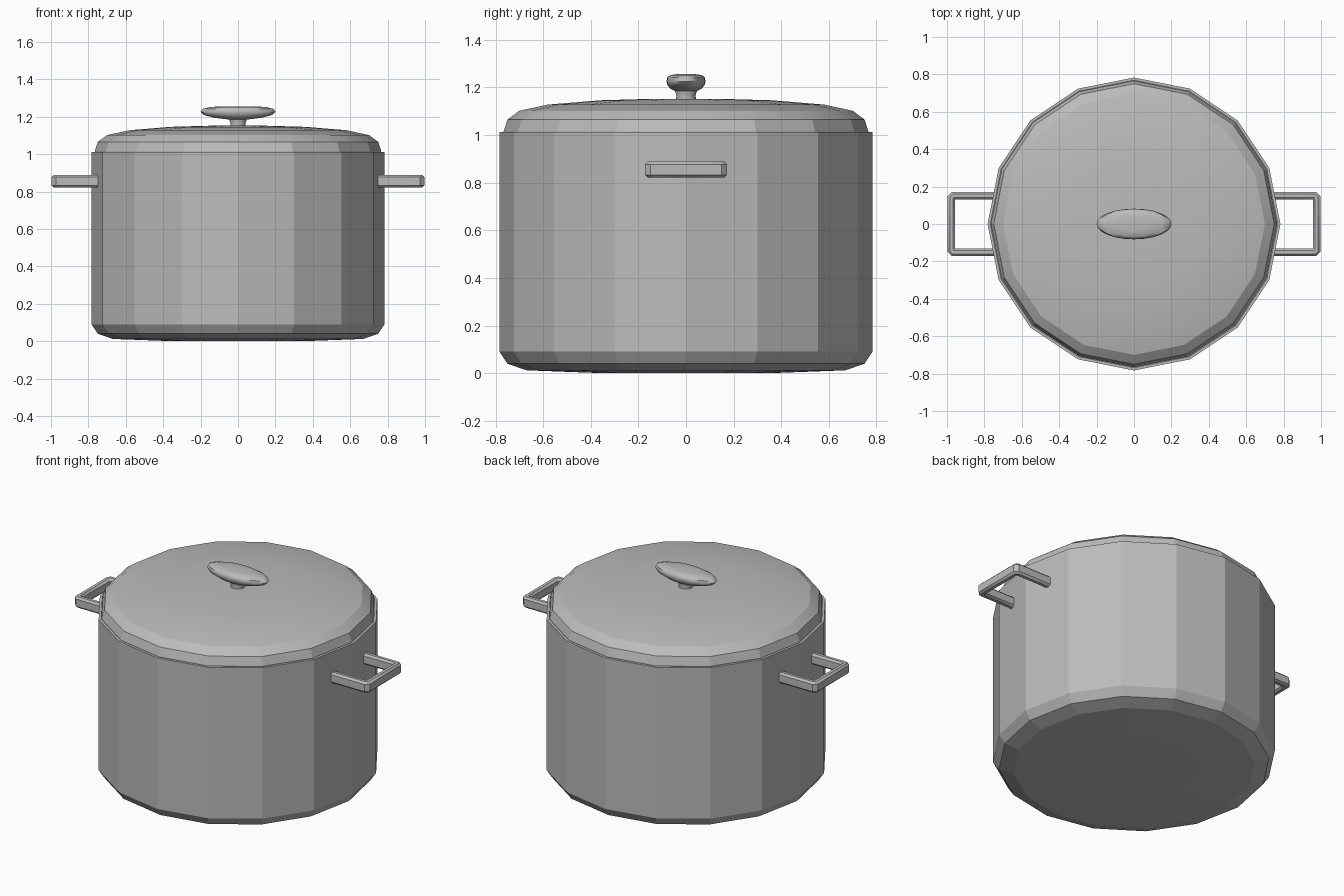
import bpy, bmesh, math

if "Cube" in bpy.data.objects:
    bpy.data.objects.remove(bpy.data.objects["Cube"], do_unlink=True)

steel = bpy.data.materials.new("brushed steel grey")
steel.use_nodes = True
colour = (0.5, 0.5, 0.5, 1)
steel.diffuse_color = colour
steel.node_tree.nodes["Principled BSDF"].inputs["Base Color"].default_value = colour


def finish(name, bm, smooth=None):
    bmesh.ops.recalc_face_normals(bm, faces=bm.faces)
    mesh = bpy.data.meshes.new(name)
    bm.to_mesh(mesh)
    bm.free()
    mesh.materials.append(steel)
    obj = bpy.data.objects.new(name, mesh)
    bpy.context.collection.objects.link(obj)
    if smooth:
        bpy.ops.object.select_all(action='DESELECT')
        obj.select_set(True)
        bpy.context.view_layer.objects.active = obj
        bpy.ops.object.shade_smooth_by_angle(angle=math.radians(smooth))
    return obj


def bridge(bm, rings):
    for a, b in zip(rings, rings[1:]):
        n = len(a)
        for i in range(n):
            j = (i + 1) % n
            bm.faces.new((a[i], a[j], b[j], b[i]))


def loft(name, profile, sides, smooth=None):
    """Stack elliptical rings given as (x radius, y radius, height), capped at both ends."""
    bm = bmesh.new()
    rings = []
    for rx, ry, z in profile:
        turns = [math.tau * i / sides for i in range(sides)]
        rings.append([bm.verts.new((rx * math.cos(t), ry * math.sin(t), z)) for t in turns])
    bridge(bm, rings)
    bm.faces.new(rings[0])
    bm.faces.new(rings[-1])
    return finish(name, bm, smooth)


def lathe(name, profile, sides=16, smooth=None):
    return loft(name, [(r, r, z) for r, z in profile], sides, smooth)


# Hollow pot body with a chamfered foot and a thin rim
lathe("pot_body", [(0.35, 0), (0.67, 0.012), (0.75, 0.04), (0.783, 0.09), (0.783, 1.012),
                   (0.768, 1.012), (0.768, 0.1), (0.66, 0.04)])

# Domed lid
lathe("lid", [(0.762, 0.99), (0.766, 1.015), (0.75, 1.065), (0.70, 1.102), (0.58, 1.128),
              (0.36, 1.146), (0.15, 1.152)], smooth=15)

# Lid knob: flared stem and oval grip
loft("knob_stem", [(0.042, 0.045, 1.14), (0.04, 0.04, 1.165), (0.052, 0.05, 1.2)], 16, 30)
loft("knob_grip", [(0.05, 0.045, 1.185), (0.13, 0.066, 1.195), (0.185, 0.078, 1.21),
                   (0.2, 0.082, 1.226), (0.19, 0.079, 1.242), (0.15, 0.066, 1.252),
                   (0.08, 0.035, 1.256)], 24, 45)


# Side handles: a rounded bar mitred around a square bend
def handle(name, side):
    bm = bmesh.new()
    rings = []
    half_w, half_h, cut = 0.02, 0.033, 0.011
    section = [(half_w, half_h - cut), (half_w - cut, half_h), (cut - half_w, half_h),
               (-half_w, half_h - cut), (-half_w, cut - half_h), (cut - half_w, -half_h),
               (half_w - cut, -half_h), (half_w, cut - half_h)]
    # Path points, each with its outward direction in plan
    path = [(0.74, -0.152, 0, -1), (0.966, -0.152, 0.4, -1), (0.976, -0.142, 1, -0.4),
            (0.976, 0.142, 1, 0.4), (0.966, 0.152, 0.4, 1), (0.74, 0.152, 0, 1)]
    for x, y, ox, oy in path:
        rings.append([bm.verts.new((side * (x + ox * w), y + oy * w, 0.855 + h))
                      for w, h in section])
    bridge(bm, rings)
    bm.faces.new(rings[0])
    bm.faces.new(rings[-1])
    finish(name, bm, 40)


handle("left_handle", 1)
handle("right_handle", -1)
